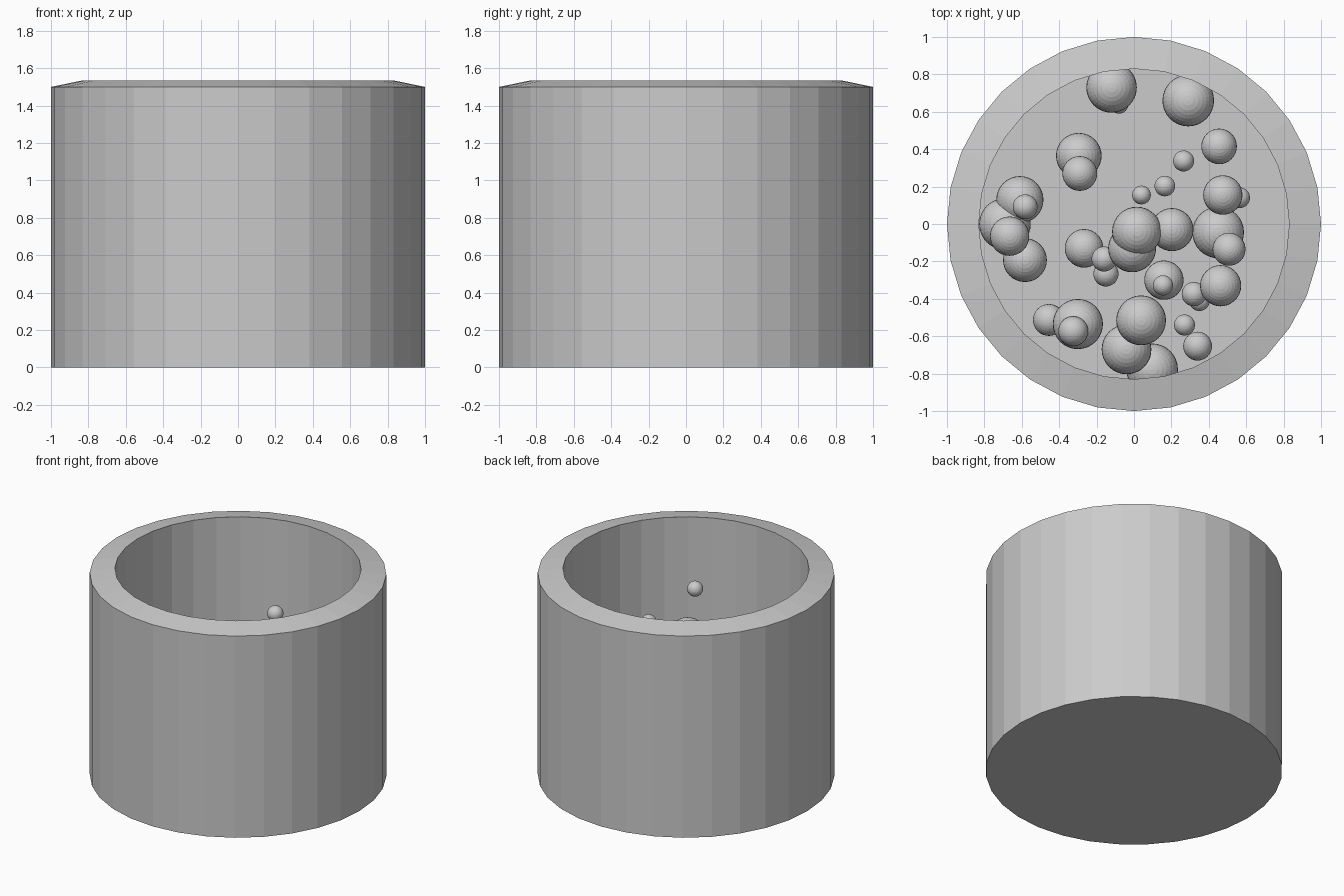
import bpy, bmesh, math, random

if "Cube" in bpy.data.objects:
    bpy.data.objects.remove(bpy.data.objects["Cube"])

random.seed(4)
SIDES = 32


def add_object(name, bm):
    bmesh.ops.recalc_face_normals(bm, faces=bm.faces)
    mesh = bpy.data.meshes.new(name)
    bm.to_mesh(mesh)
    bm.free()
    obj = bpy.data.objects.new(name, mesh)
    bpy.context.collection.objects.link(obj)
    return obj


# Open vessel: outer wall, raised bevelled rim, straight inner wall, floor
def make_vessel(profile):
    bm = bmesh.new()
    rings = []
    for r, z in profile:
        rings.append([bm.verts.new((r * math.cos(2 * math.pi * i / SIDES),
                                    r * math.sin(2 * math.pi * i / SIDES), z))
                      for i in range(SIDES)])
    for a, b in zip(rings, rings[1:]):
        for i in range(SIDES):
            j = (i + 1) % SIDES
            bm.faces.new((a[i], a[j], b[j], b[i]))
    bm.faces.new(rings[0])
    bm.faces.new(rings[-1])
    return add_object("vessel", bm)


make_vessel([(1.0, 0.0), (1.0, 1.5), (0.83, 1.535), (0.83, 0.15)])


# Bubbles inside the vessel, as faceted spheres
def bubble(x, y, r, z):
    bm = bmesh.new()
    bmesh.ops.create_uvsphere(bm, u_segments=32, v_segments=16, radius=r)
    bmesh.ops.translate(bm, verts=bm.verts, vec=(x, y, z))
    add_object("bubble", bm)


# Bubbles (x, y, radius) grouped by height range
layers = {
    (0.28, 0.38): [(-.08, .64, .05), (.565, .14, .055), (.35, -.41, .055),
                   (.097, -.777, .138), (-.69, 0, .138), (-.61, .13, .126),
                   (.45, -.045, .138), (-.295, .365, .122),
                   (-.15, -.267, .067), (-.455, -.513, .085),
                   (.16, -.30, .105)],
    (0.42, 0.52): [(-.12, .73, .135), (.29, .66, .138), (-.04, -.67, .133),
                   (-.583, -.193, .117), (-.3, -.535, .134),
                   (-.267, -.13, .103), (.32, -.375, .065),
                   (.455, .415, .095), (.34, -.653, .077)],
    (0.58, 0.7): [(-.29, .27, .093), (-.582, .092, .066),
                  (-.665, -.065, .105), (-.16, -.187, .067),
                  (.475, .155, .105), (.508, -.135, .088),
                  (.463, -.33, .11), (.038, -.515, .133),
                  (-.325, -.573, .08), (.265, .337, .056),
                  (.04, .155, .05), (.27, -.54, .056)],
}
for (low, high), spots in layers.items():
    for x, y, r in spots:
        bubble(x, y, r, random.uniform(low, high))

# Highest bubbles, seen over the rim
bubble(.165, .203, .055, 1.17)
bubble(.155, -.328, .054, 1.22)
bubble(.015, -.04, .132, 1.01)
bubble(-.01, -.13, .128, .95)
bubble(.203, -.03, .115, .95)
